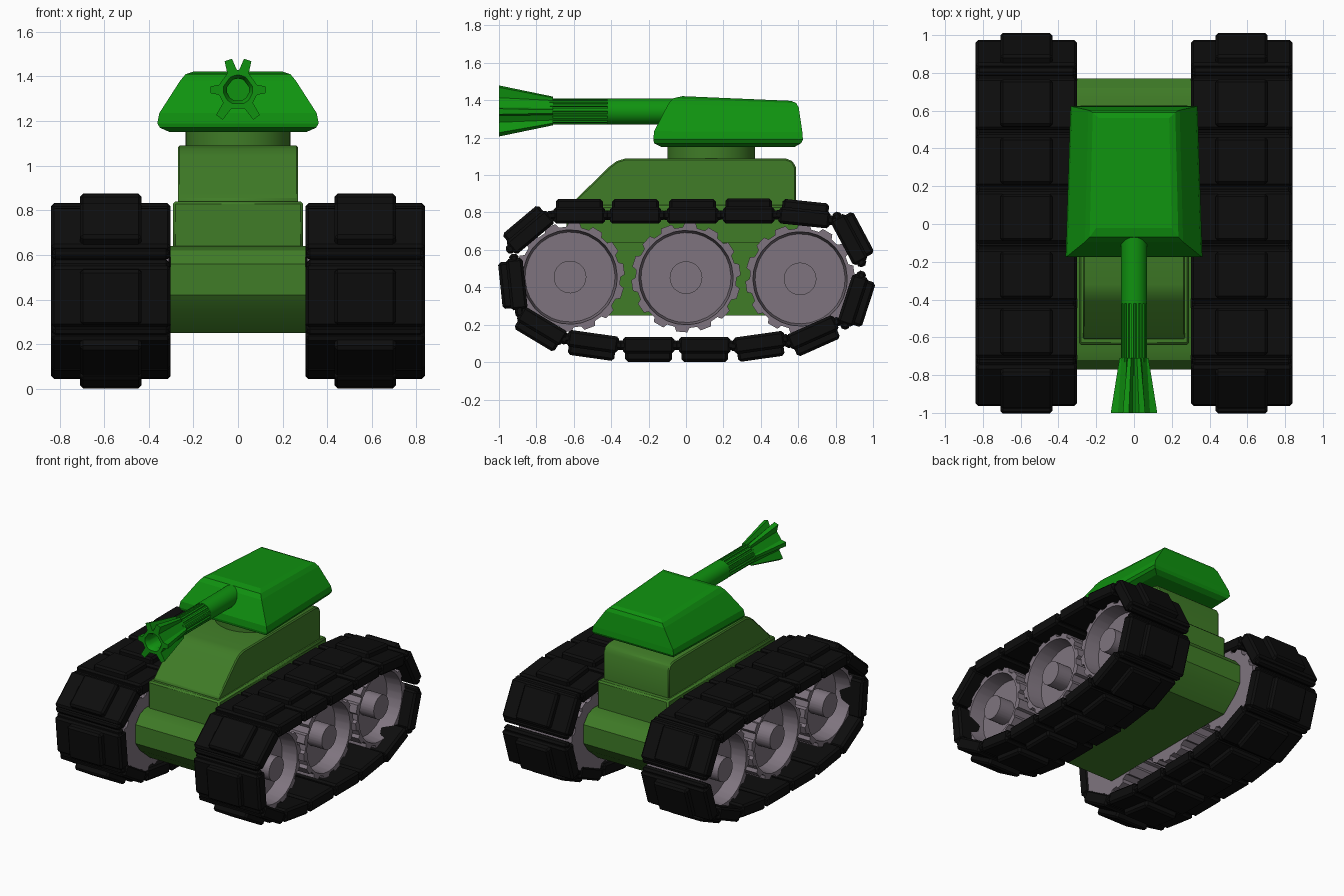
import bpy, bmesh, math
from mathutils import Vector, Matrix

old = bpy.data.objects.get("Cube")
if old:
    bpy.data.objects.remove(old, do_unlink=True)


def material(name, rgb):
    m = bpy.data.materials.new(name)
    m.use_nodes = True
    m.diffuse_color = (*rgb, 1)
    m.node_tree.nodes["Principled BSDF"].inputs["Base Color"].default_value = (*rgb, 1)
    return m


HULL = material("olive green", (0.05, 0.2, 0.02))
TURRET = material("bright green", (0.005, 0.29, 0.005))
RUBBER = material("black rubber", (0.004, 0.004, 0.004))
STEEL = material("warm grey steel", (0.21, 0.175, 0.21))


def finish(name, bm, mat, bevel=0, smooth=True):
    bmesh.ops.recalc_face_normals(bm, faces=bm.faces)
    mesh = bpy.data.meshes.new(name)
    bm.to_mesh(mesh)
    bm.free()
    mesh.materials.append(mat)
    ob = bpy.data.objects.new(name, mesh)
    bpy.context.collection.objects.link(ob)
    if bevel:
        mod = ob.modifiers.new("edge bevel", "BEVEL")
        mod.width, mod.segments, mod.limit_method = bevel, 1, "ANGLE"
    if smooth:
        bpy.ops.object.select_all(action="DESELECT")
        ob.select_set(True)
        bpy.context.view_layer.objects.active = ob
        bpy.ops.object.shade_smooth_by_angle(angle=math.radians(28))
    return ob


def loft(name, rings, mat, bevel=0, smooth=True):
    """Skin equal-length rings of points and cap both ends."""
    bm = bmesh.new()
    rows = [[bm.verts.new(p) for p in ring] for ring in rings]
    n = len(rows[0])
    for a, b in zip(rows, rows[1:]):
        for i in range(n):
            j = (i + 1) % n
            bm.faces.new((a[i], a[j], b[j], b[i]))
    bm.faces.new(rows[0])
    bm.faces.new(rows[-1])
    return finish(name, bm, mat, bevel, smooth)


def prism(name, profile, half, mat, bevel):
    return loft(name, [[(x, y, z) for y, z in profile] for x in (-half, half)], mat, bevel)


def gear(teeth, outer, inner):
    """Polar outline (angle, radius) with four points per tooth."""
    step = 2 * math.pi / teeth
    return [((t + f) * step, r) for t in range(teeth)
            for f, r in ((0, inner), (0.1, outer), (0.55, outer), (0.65, inner))]


def circle(outline, r):
    return [(a, r) for a, _ in outline]


# Hull: rounded lower body, middle slab and sloped upper body
front_half = [(-0.6, 0.25), (-0.72, 0.35), (-0.77, 0.42), (-0.77, 0.56), (-0.72, 0.62), (-0.66, 0.64)]
prism("lower_hull", front_half + [(-y, z) for y, z in reversed(front_half)], 0.303, HULL, 0)
prism("middle_hull", [(-0.64, 0.6), (-0.64, 0.84), (0.63, 0.84), (0.63, 0.6)], 0.292, HULL, 0.012)
prism("upper_hull", [(-0.61, 0.82), (-0.61, 0.85), (-0.41, 1.045), (-0.37, 1.075), (-0.32, 1.09),
                     (0.53, 1.09), (0.57, 1.075), (0.588, 1.04), (0.588, 0.82)], 0.27, HULL, 0.008)

# Turret ring
ring = circle(gear(12, 1, 1), 0.235)
ring = [(2 * math.pi * i / len(ring), r) for i, (_, r) in enumerate(ring)]
loft("turret_ring", [[(r * math.cos(a), 0.135 + r * math.sin(a), z) for a, r in ring]
                     for z in (1.07, 1.16)], HULL)

# Turret: stacked rectangles, slightly narrower at the rear
levels = [(0.305, -0.13, 0.58, 1.15, 1.15), (0.35, -0.17, 0.615, 1.17, 1.17),
          (0.362, -0.175, 0.625, 1.19, 1.19), (0.353, -0.17, 0.622, 1.235, 1.23),
          (0.26, -0.095, 0.603, 1.38, 1.36), (0.235, -0.07, 0.59, 1.41, 1.385),
          (0.2, -0.02, 0.56, 1.422, 1.397)]
loft("turret", [[(-w, y0, z0), (w, y0, z0), (w * 0.93, y1, z1), (-w * 0.93, y1, z1)]
                for w, y0, y1, z0, z1 in levels], TURRET, smooth=False)


# Gun: plain barrel, fluted sleeve and flared toothed muzzle with a bore
def gun_ring(outline, y, k=1):
    return [(k * r * math.cos(a), y, 1.34 + k * r * math.sin(a)) for a, r in outline]


tube = [(2 * math.pi * i / 32, 0.07) for i in range(32)]
loft("gun_barrel", [gun_ring(tube, 0.1), gun_ring(tube, -0.42)], TURRET)
flutes = gear(16, 0.069, 0.06)
loft("gun_sleeve", [gun_ring(flutes, -0.4), gun_ring(flutes, -0.73)], TURRET)
star = []
for deg, tip in ((0, 0.124), (72, 0.142), (108, 0.142), (180, 0.124), (236, 0.15), (304, 0.15)):
    star += [(math.radians(deg + d), r) for d, r in ((-15, 0.088), (-7, tip), (7, tip), (15, 0.088))]
root = [(a, 0.07 + (r - 0.088) * 0.2) for a, r in star]
bore = circle(star, 0.05)
loft("gun_muzzle", [gun_ring(root, -0.71), gun_ring(star, -1), gun_ring(circle(star, 0.066), -1),
                    gun_ring(bore, -0.97), gun_ring(bore, -0.8)], TURRET)

# Track path: link centre y, z and tilt in degrees, clockwise from the top front
LINKS = [(-0.57, 0.805, 0), (-0.27, 0.805, 0), (0.035, 0.805, 0), (0.335, 0.807, 0),
         (0.635, 0.793, -6), (0.89, 0.665, -62), (0.912, 0.325, -108), (0.685, 0.14, -156),
         (0.395, 0.085, -172), (0.1, 0.07, -180), (-0.2, 0.07, -180), (-0.5, 0.09, -188),
         (-0.78, 0.175, -211), (-0.925, 0.415, -264), (-0.845, 0.71, -320)]
# Layers of one link: half width, length, inner and outer height
LAYERS = [(0.268, 0.275, -0.065, 0.025), (0.262, 0.325, -0.045, 0.005), (0.138, 0.25, 0, 0.068)]
WHEELS = [(-0.62, 0.455), (0, 0.452), (0.61, 0.445)]
cog = gear(14, 0.293, 0.27)
# Wheel section: x position and outline, from the hull side out to the hub
SECTION = [(0.31, cog), (0.745, cog), (0.745, circle(cog, 0.252)), (0.63, circle(cog, 0.24)),
           (0.63, circle(cog, 0.087)), (0.75, circle(cog, 0.087))]

for side, s in (("left", 1), ("right", -1)):
    # Track links
    bm = bmesh.new()
    for y, z, tilt in LINKS:
        place = Matrix.Translation((s * 0.57, y, z)) @ Matrix.Rotation(math.radians(tilt), 4, "X")
        for half, length, low, high in LAYERS:
            box = (place @ Matrix.Translation((0, 0, (low + high) / 2))
                   @ Matrix.Diagonal((2 * half, length, high - low, 1)))
            bmesh.ops.create_cube(bm, size=1, matrix=box)
    finish(side + "_track", bm, RUBBER, 0.014, smooth=False)

    # Toothed dished road wheels
    for place, (cy, cz) in zip(("front", "middle", "rear"), WHEELS):
        loft(f"{side}_{place}_wheel",
             [[(s * x, cy + r * math.cos(a), cz + r * math.sin(a)) for a, r in outline]
              for x, outline in SECTION], STEEL)
